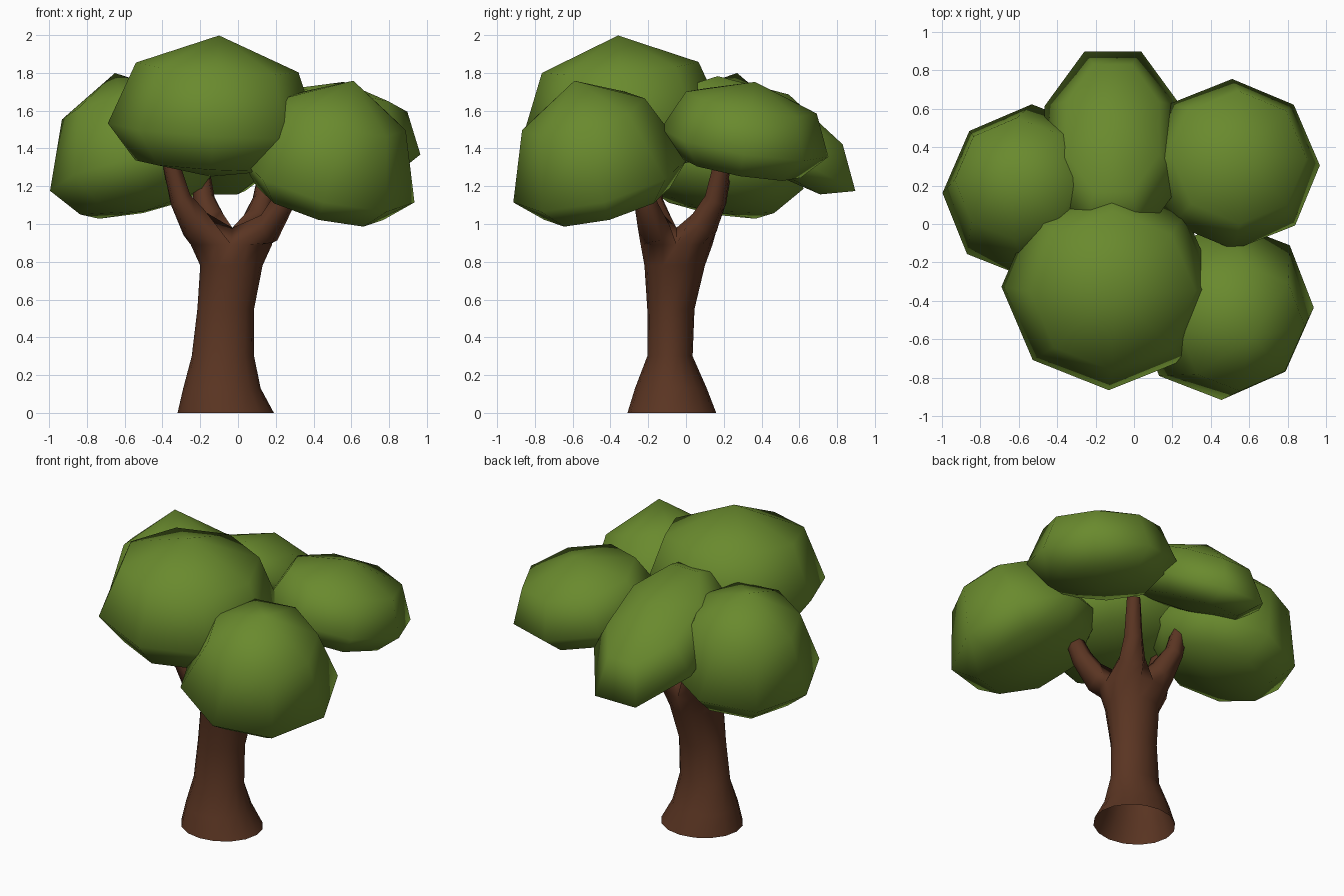
import bpy, bmesh
from math import sin, cos, tau
from mathutils import Vector

cube = bpy.data.objects.get("Cube")
if cube:
    bpy.data.objects.remove(cube, do_unlink=True)


def material(name, colour):
    m = bpy.data.materials.new(name)
    m.use_nodes = True
    m.diffuse_color = colour
    m.node_tree.nodes["Principled BSDF"].inputs["Base Color"].default_value = colour
    return m


LEAF = material("leaf green", (0.142, 0.254, 0.027, 1))
BARK = material("bark brown", (0.102, 0.035, 0.016, 1))


def loft(name, mat, strips):
    """Skin each strip (rings, bottom pole, top pole) and weld them; no pole leaves an end open."""
    bm = bmesh.new()
    for rings, bottom, top in strips:
        loops = [[bm.verts.new(p) for p in ring] for ring in rings]
        n = len(loops[0])
        for a, b in zip(loops, loops[1:]):
            for i in range(n):
                j = (i + 1) % n
                bm.faces.new((a[i], a[j], b[j], b[i]))
        for loop, pole in ((loops[0], bottom), (loops[-1], top)):
            if pole is not None:
                tip = bm.verts.new(pole)
                for i in range(n):
                    bm.faces.new((loop[i], loop[(i + 1) % n], tip))
    bmesh.ops.remove_doubles(bm, verts=bm.verts[:], dist=0.0005)
    bmesh.ops.recalc_face_normals(bm, faces=bm.faces[:])
    mesh = bpy.data.meshes.new(name)
    bm.to_mesh(mesh)
    bm.free()
    mesh.materials.append(mat)
    obj = bpy.data.objects.new(name, mesh)
    bpy.context.collection.objects.link(obj)
    for o in bpy.context.selected_objects:
        o.select_set(False)
    obj.select_set(True)
    bpy.context.view_layer.objects.active = obj
    bpy.ops.object.shade_smooth_by_angle(angle=1.5)


def foliage(name, centre, axis, rx, ry, up, down, crown, turn=0.0):
    """Tilted eight-sided clump: dome with a crown ring over a shallow underside."""
    c = Vector(centre)
    rot = Vector((0, 0, 1)).rotation_difference(Vector(axis))
    profile = ((0.72, -0.75 * down), (1.0, 0.0), (crown, 0.66 * up))
    rings = []
    for r, h in profile:
        angles = [turn + tau * i / 8 for i in range(8)]
        rings.append([c + rot @ Vector((rx * r * cos(a), ry * r * sin(a), h)) for a in angles])
    loft(name, LEAF, [(rings, c + rot @ Vector((0, 0, -down)), c + rot @ Vector((0, 0, up)))])


# Canopy clumps
foliage("front_foliage", (-0.13, -0.325, 1.50), (0.06, -0.07, 1), 0.56, 0.54, 0.50, 0.25, 0.77)
foliage("front_left_foliage", (0.47, -0.45, 1.235), (0.25, -0.25, 0.93), 0.48, 0.48, 0.56, 0.18, 0.70)
foliage("back_left_foliage", (0.515, 0.31, 1.43), (0.14, 0.17, 1), 0.455, 0.45, 0.33, 0.18, 0.78)
foliage("back_foliage", (-0.11, 0.41, 1.44), (0, 0.48, 0.88), 0.385, 0.60, 0.28, 0.14, 0.68, tau / 16)
foliage("right_foliage", (-0.54, 0.17, 1.27), (-0.20, 0.18, 0.95), 0.465, 0.46, 0.55, 0.21, 0.70)

# Trunk: flared open base, slim waist, widening to the fork
SIDES = 16
trunk = []
for z, x, y, rx, ry in (
    (0.00, -0.065, -0.075, 0.255, 0.235),
    (0.13, -0.085, -0.08, 0.205, 0.19),
    (0.30, -0.08, -0.085, 0.165, 0.12),
    (0.55, -0.065, -0.08, 0.15, 0.125),
    (0.78, -0.035, -0.06, 0.165, 0.16),
    (0.89, -0.035, -0.05, 0.215, 0.19),
):
    trunk.append([Vector((x + rx * cos(tau * i / SIDES), y + ry * sin(tau * i / SIDES), z)) for i in range(SIDES)])
strips = [(trunk, None, None)]

# Four limbs, each growing from a quarter of the trunk's top ring: (x, y, z, radius)
fork = Vector((-0.03, -0.05, 0.98))
limbs = (
    ((0.10, 0.10, 1.01, 0.085), (0.135, 0.155, 1.13, 0.06), (0.17, 0.20, 1.36, 0.045)),
    ((-0.14, 0.10, 1.01, 0.085), (-0.18, 0.16, 1.13, 0.06), (-0.21, 0.22, 1.40, 0.04)),
    ((-0.235, -0.16, 1.01, 0.095), (-0.305, -0.18, 1.13, 0.06), (-0.36, -0.19, 1.34, 0.045)),
    ((0.165, -0.17, 0.98, 0.09), (0.23, -0.21, 1.10, 0.065), (0.29, -0.26, 1.30, 0.045)),
)
for q, stations in enumerate(limbs):
    quarter = SIDES // 4
    rings = [[trunk[-1][(q * quarter + k) % SIDES] for k in range(quarter + 1)] + [fork]]
    previous = rings[0][2] * 0.5 + fork * 0.5
    for x, y, z, r in stations:
        point = Vector((x, y, z))
        rot = Vector((0, 0, 1)).rotation_difference(point - previous)
        start = tau * (q + 0.5) / 4 - tau / 3
        angles = [start + tau * k / 6 for k in range(6)]
        rings.append([point + rot @ Vector((r * cos(a), r * sin(a), 0)) for a in angles])
        previous = point
    strips.append((rings, None, previous))
loft("trunk_and_limbs", BARK, strips)
